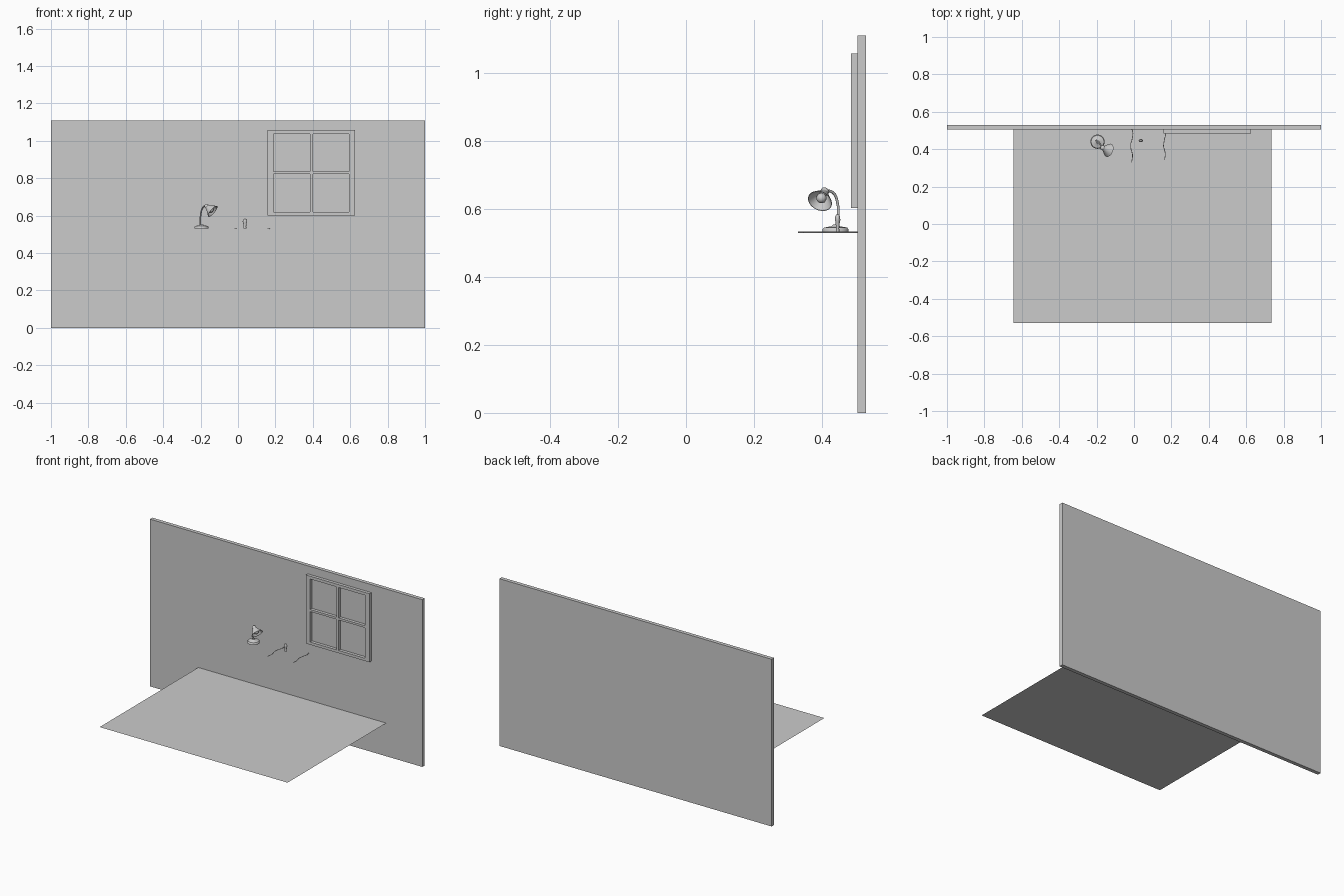
import bpy, bmesh, math, random
from mathutils import Vector

if "Cube" in bpy.data.objects:
    bpy.data.objects.remove(bpy.data.objects["Cube"])

random.seed(4)
grey = bpy.data.materials.new("plain_grey")
grey.diffuse_color = (0.6, 0.6, 0.6, 1)
grey.use_nodes = True
grey.node_tree.nodes["Principled BSDF"].inputs["Base Color"].default_value = grey.diffuse_color


def finish(name, bm, smooth=False):
    me = bpy.data.meshes.new(name)
    bm.to_mesh(me)
    bm.free()
    ob = bpy.data.objects.new(name, me)
    bpy.context.collection.objects.link(ob)
    me.materials.append(grey)
    if smooth:
        bpy.ops.object.select_all(action='DESELECT')
        ob.select_set(True)
        bpy.context.view_layer.objects.active = ob
        bpy.ops.object.shade_smooth_by_angle(angle=math.radians(40))
    return ob


def add_box(bm, lo, hi):
    vs = bmesh.ops.create_cube(bm, size=1)["verts"]
    for v in vs:
        v.co = Vector([(a + b) / 2 + c * (b - a) for a, b, c in zip(lo, hi, v.co)])


def lathe(name, profile, loc, axis=(0, 0, 1), scale=(1, 1, 1), n=32):
    # profile holds (radius, height) pairs
    bm = bmesh.new()
    vs = [bm.verts.new((r, 0, z)) for r, z in profile]
    es = [bm.edges.new(p) for p in zip(vs, vs[1:])]
    bmesh.ops.spin(bm, geom=vs + es, cent=(0, 0, 0), axis=(0, 0, 1),
                   angle=2 * math.pi, steps=n)
    bmesh.ops.remove_doubles(bm, verts=bm.verts, dist=1e-5)
    bmesh.ops.recalc_face_normals(bm, faces=bm.faces)
    ob = finish(name, bm, True)
    ob.location = loc
    ob.scale = scale
    ob.rotation_euler = Vector(axis).to_track_quat('Z', 'Y').to_euler()
    return ob


def tube(name, points, radius):
    cu = bpy.data.curves.new(name, 'CURVE')
    cu.dimensions = '3D'
    cu.bevel_depth = radius
    cu.bevel_resolution = 3
    cu.use_fill_caps = True
    sp = cu.splines.new('BEZIER')
    sp.bezier_points.add(len(points) - 1)
    for b, p in zip(sp.bezier_points, points):
        b.co = p
        b.handle_left_type = b.handle_right_type = 'AUTO'
    ob = bpy.data.objects.new(name, cu)
    bpy.context.collection.objects.link(ob)
    cu.materials.append(grey)


# wall
bm = bmesh.new()
add_box(bm, (-1, 0.505, 0), (1, 0.53, 1.11))
finish("wall", bm)

# flat sheet standing out from the wall
bm = bmesh.new()
bm.faces.new([bm.verts.new((x, y, 0.22)) for x, y in
              ((-0.645, -0.53), (0.735, -0.53), (0.735, 0.53), (-0.645, 0.53))])
finish("flat_sheet", bm)

# window frame with crossing bars
bm = bmesh.new()
y0, y1 = 0.485, 0.506
for xa, xb in ((0.158, 0.19), (0.594, 0.626)):
    add_box(bm, (xa, y0, 0.602), (xb, y1, 1.057))
for za, zb in ((0.602, 0.62), (1.038, 1.057)):
    add_box(bm, (0.19, y0, za), (0.594, y1, zb))
add_box(bm, (0.384, y0, 0.62), (0.4, y1, 1.038))
for xa, xb in ((0.19, 0.384), (0.4, 0.594)):
    add_box(bm, (xa, y0, 0.822), (xb, y1, 0.836))
finish("window_frame", bm)

# desk lamp: base, bent neck, shade, socket and bulb
lathe("lamp_base", [(0, 0), (0.038, 0), (0.038, 0.008), (0.034, 0.013),
                    (0.012, 0.017), (0.007, 0.022), (0, 0.022)], (-0.195, 0.44, 0.532))
tube("lamp_neck", [(-0.201, 0.446, 0.54), (-0.201, 0.448, 0.585), (-0.198, 0.446, 0.615),
                   (-0.187, 0.435, 0.645), (-0.169, 0.41, 0.656)], 0.004)
aim = Vector((0.72, -0.3, -0.6)).normalized()
rim = Vector((-0.135, 0.394, 0.623))
lathe("lamp_shade", [(0.010, -0.046), (0.014, -0.036), (0.019, -0.027), (0.028, -0.014),
                     (0.037, 0), (0.0355, 0), (0.027, -0.013), (0.017, -0.027),
                     (0.009, -0.042)], rim, aim)
lathe("lamp_socket", [(0, -0.056), (0.007, -0.055), (0.012, -0.050), (0.013, -0.042),
                      (0.011, -0.036), (0, -0.036)], rim, aim)
lathe("lamp_bulb", [(0.007, -0.04), (0.008, -0.03)] +
      [(0.015 * math.sin(a), -0.014 - 0.015 * math.cos(a))
       for a in [0.6 + i * (math.pi - 0.6) / 8 for i in range(8)]] + [(0, 0.001)], rim, aim, n=24)

# small standing ornament
lathe("small_ornament", [(0, 0), (0.008, 0), (0.007, 0.012), (0.010, 0.03), (0.012, 0.036),
                         (0.011, 0.046), (0.007, 0.052), (0, 0.053)],
      (0.037, 0.446, 0.531), scale=(1, 0.65, 1), n=16)

# two thin wavy strands lying level
for name, x, ya in (("left_strand", -0.012, 0.33), ("right_strand", 0.163, 0.345)):
    pts = []
    for i in range(10):
        t = i / 9
        dx = 0.005 * math.sin(t * 9) + random.uniform(-0.002, 0.002)
        pts.append((x + dx, ya + (0.507 - ya) * t, 0.531))
    tube(name, pts, 0.0018)
